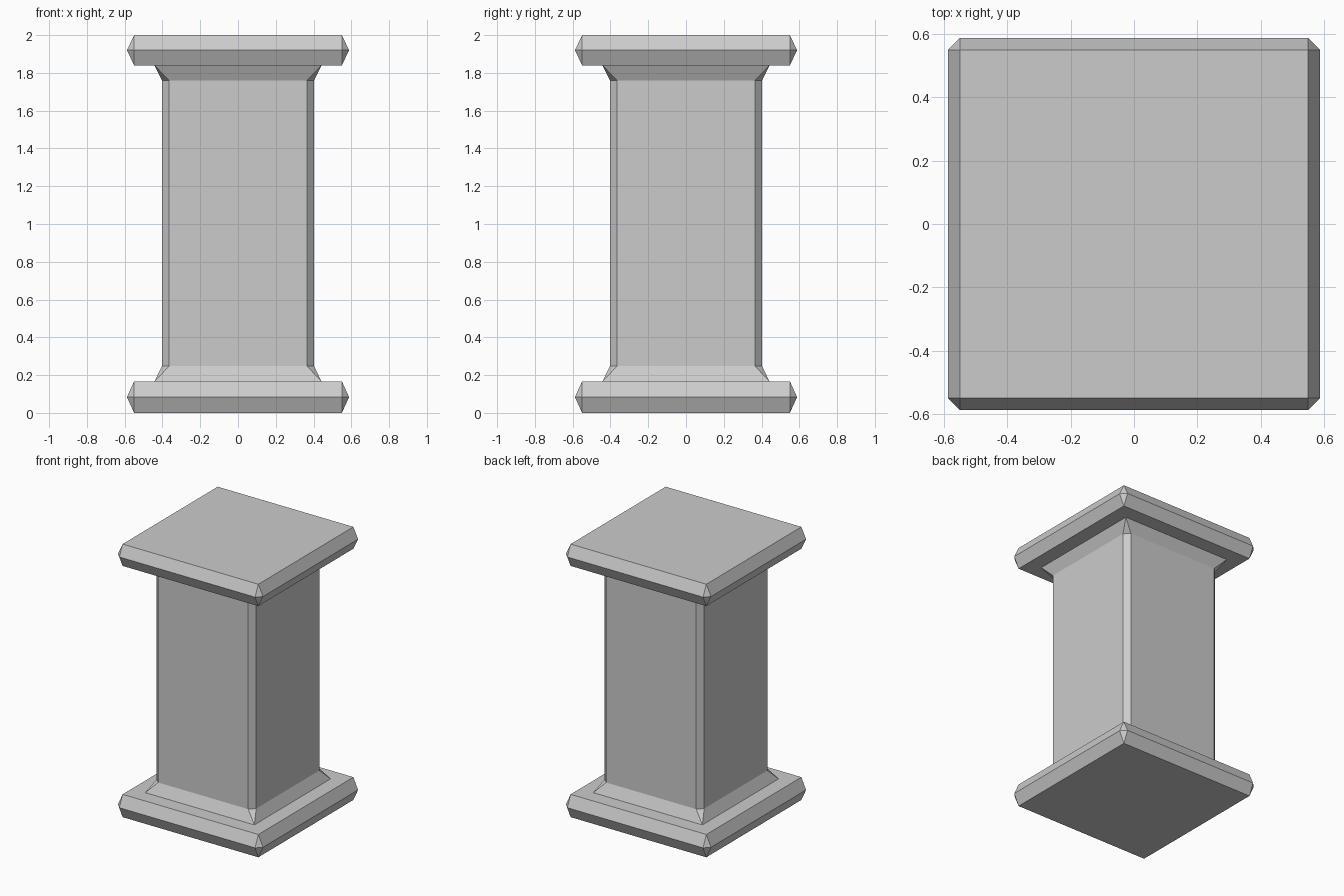
import bpy
import bmesh

if "Cube" in bpy.data.objects:
    bpy.data.objects.remove(bpy.data.objects["Cube"])


def loft(name, rings, capped=True):
    """Loft square rings (half_width, corner_cut, z); a zero cut gives a sharp corner."""
    bm = bmesh.new()
    loops = []
    for w, c, z in rings:
        k = w - c
        pts = [(k, -w), (w, -k), (w, k), (k, w), (-k, w), (-w, k), (-w, -k), (-k, -w)]
        loops.append([bm.verts.new((x, y, z)) for x, y in pts])
    for lo, hi in zip(loops, loops[1:]):
        for i in range(8):
            j = (i + 1) % 8
            bm.faces.new((lo[i], lo[j], hi[j], hi[i]))
    if capped:
        bm.faces.new(loops[0][::-1])
        bm.faces.new(loops[-1])
    # collapse the doubled points at sharp corners
    bmesh.ops.remove_doubles(bm, verts=bm.verts, dist=0.0005)
    bmesh.ops.recalc_face_normals(bm, faces=bm.faces)
    mesh = bpy.data.meshes.new(name)
    bm.to_mesh(mesh)
    bm.free()
    obj = bpy.data.objects.new(name, mesh)
    bpy.context.collection.objects.link(obj)
    return obj


def slab(name, z0, z1):
    """Square slab whose bevels meet at mid height."""
    return loft(name, [(0.55, 0, z0), (0.588, 0.038, (z0 + z1) / 2), (0.55, 0, z1)])


BASE_TOP, CAP_BOTTOM = 0.167, 1.84

# Base and cap slabs
slab("base_slab", 0.0, BASE_TOP)
slab("cap_slab", CAP_BOTTOM, 2.0)

# Shaft with cut corners, flaring to square feet; ends are closed by the slabs
loft("shaft", [(0.442, 0, BASE_TOP), (0.403, 0.038, 0.247),
               (0.403, 0.038, 1.76), (0.442, 0, CAP_BOTTOM)], capped=False)
